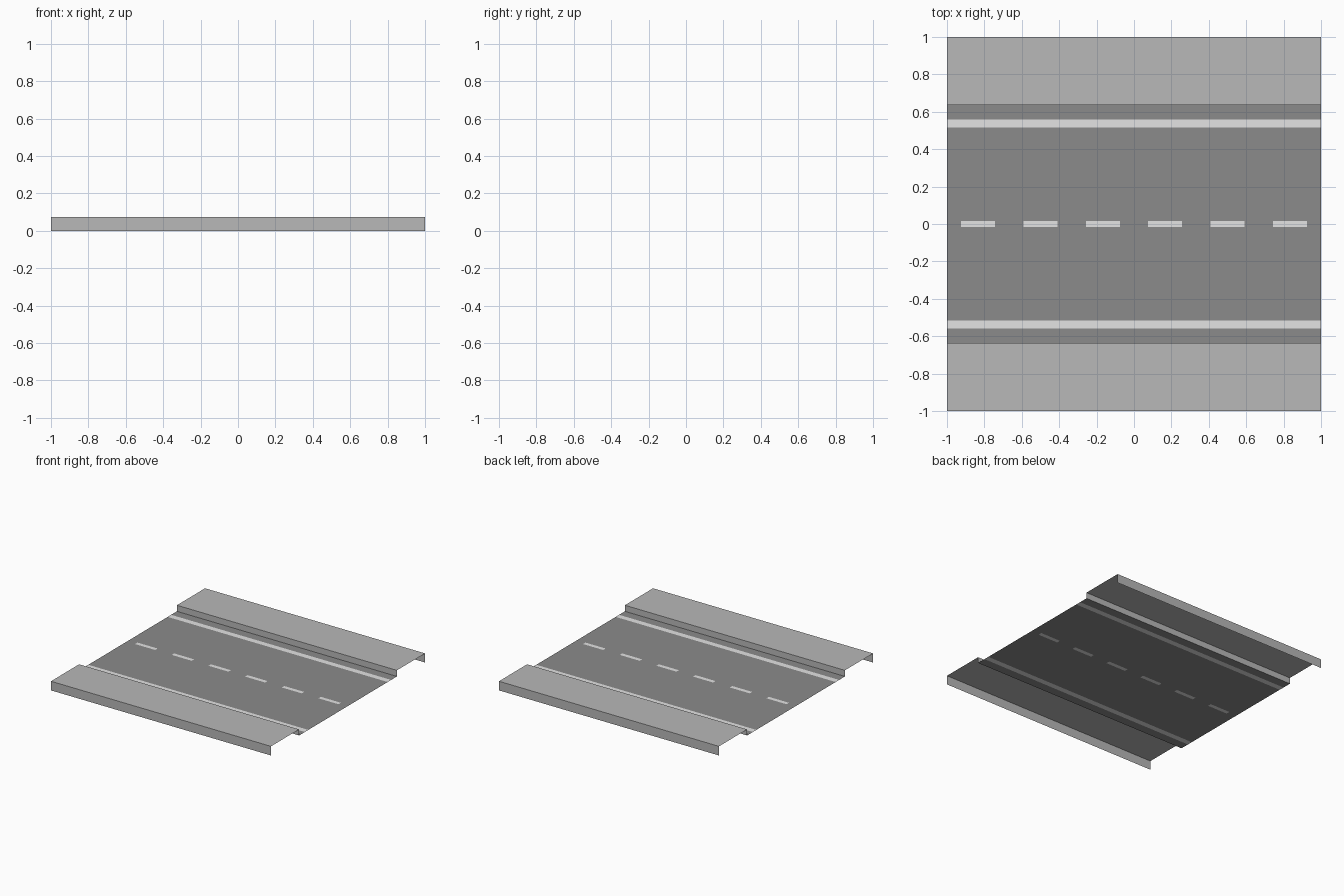
import bpy
import bmesh

if "Cube" in bpy.data.objects:
    bpy.data.objects.remove(bpy.data.objects["Cube"])

TOP, ROAD = 0.075, 0.025      # pavement and road heights
KERB = 0.635                  # kerb position in y
LINE = (0.515, 0.56)          # side line extents in y
DASH = 0.016                  # half width of a dash


def material(name, v):
    m = bpy.data.materials.new(name)
    m.diffuse_color = (v, v, v, 1)
    m.use_nodes = True
    m.node_tree.nodes["Principled BSDF"].inputs["Base Color"].default_value = m.diffuse_color
    return m


pavement_grey = material("pavement_grey", 0.48)
asphalt_grey = material("asphalt_grey", 0.26)
paint_white = material("paint_white", 0.77)


def sheet(name, xs, profile, mats, rule):
    """Sweep an open (y, z) profile along the x stations; rule picks each face's material."""
    bm = bmesh.new()
    rows = [[bm.verts.new((x, y, z)) for x in xs] for y, z in profile]
    for low, high in zip(rows, rows[1:]):
        for i in range(len(xs) - 1):
            f = bm.faces.new((low[i], low[i + 1], high[i + 1], high[i]))
            c = f.calc_center_median()
            f.material_index = rule(c.x, c.y)
    bm.normal_update()
    mesh = bpy.data.meshes.new(name)
    bm.to_mesh(mesh)
    bm.free()
    for m in mats:
        mesh.materials.append(m)
    ob = bpy.data.objects.new(name, mesh)
    bpy.context.collection.objects.link(ob)
    return ob


# Raised pavements: outer wall, flat top, kerb face
front_profile = [(-1, 0), (-1, TOP), (-KERB, TOP), (-KERB, ROAD)]
back_profile = [(-y, z) for y, z in reversed(front_profile)]
for name, profile in (("front_pavement", front_profile), ("back_pavement", back_profile)):
    sheet(name, (-1, 1), profile, [pavement_grey], lambda x, y: 0)

# Road surface with cut-in side lines and six centre dashes
centres = [-5 / 6 + i / 3 for i in range(6)]
xs = [-1] + [c + s * 0.091 for c in centres for s in (-1, 1)] + [1]
half = [DASH, LINE[0], LINE[1], KERB]
ys = [-y for y in reversed(half)] + half


def road_paint(x, y):
    side = LINE[0] < abs(y) < LINE[1]
    dash = abs(y) < DASH and any(abs(x - c) < 0.09 for c in centres)
    return int(side or dash)


sheet("road", xs, [(y, ROAD) for y in ys], [asphalt_grey, paint_white], road_paint)
